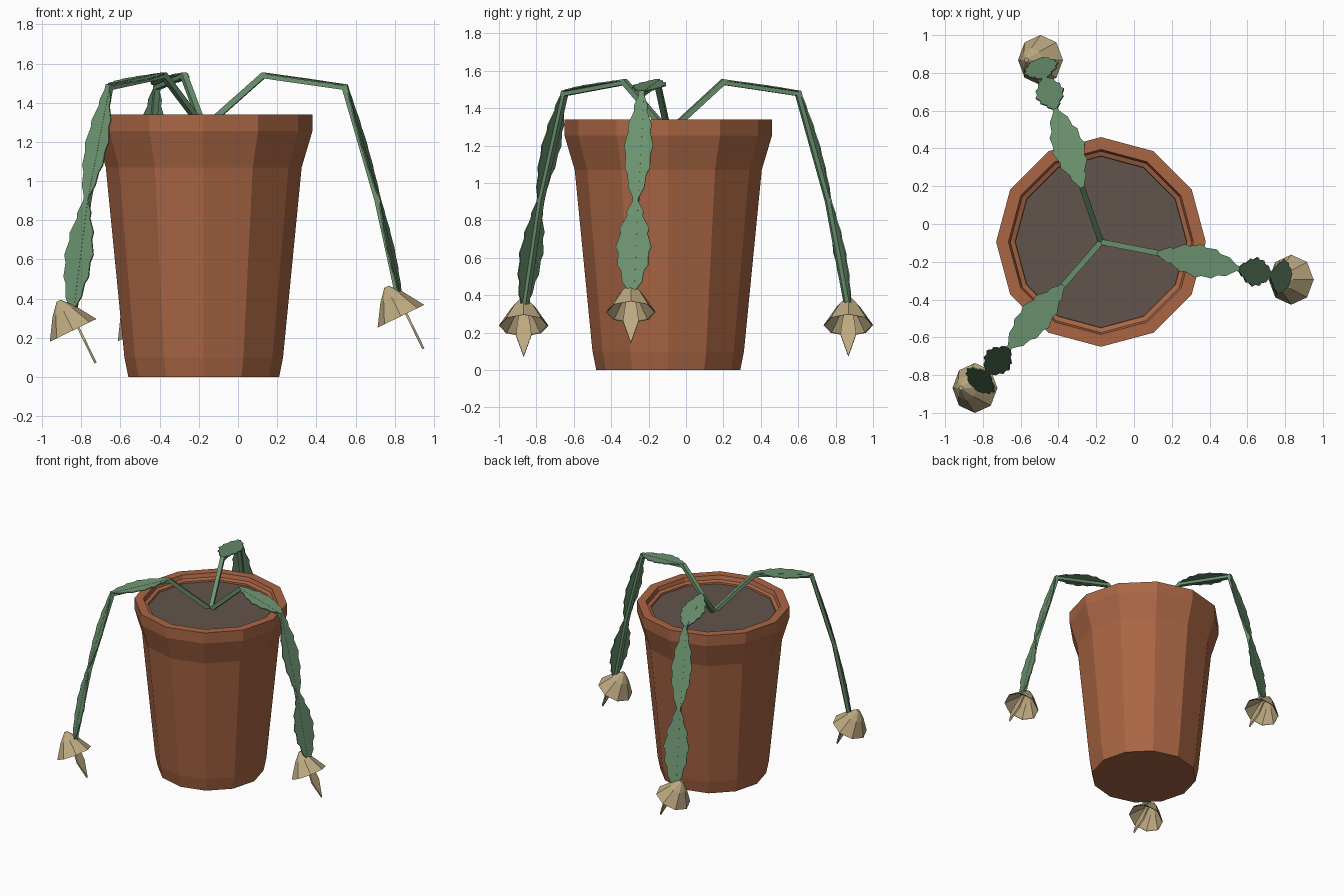
import bpy, bmesh, math
from mathutils import Vector, Matrix

if "Cube" in bpy.data.objects:
    bpy.data.objects.remove(bpy.data.objects["Cube"])


def material(name, rgb):
    m = bpy.data.materials.new(name)
    m.diffuse_color = (*rgb, 1)
    m.use_nodes = True
    m.node_tree.nodes["Principled BSDF"].inputs["Base Color"].default_value = m.diffuse_color
    return m


CLAY = material("terracotta", (0.40, 0.133, 0.058))
SOIL = material("soil", (0.122, 0.091, 0.072))
GREEN = material("leaf_green", (0.15, 0.296, 0.162))
TAN = material("dry_petal", (0.515, 0.402, 0.223))


def finish(bm, name, mat, matrix=None):
    if matrix:
        bm.transform(matrix)
    bmesh.ops.recalc_face_normals(bm, faces=bm.faces)
    me = bpy.data.meshes.new(name)
    bm.to_mesh(me)
    bm.free()
    me.materials.append(mat)
    ob = bpy.data.objects.new(name, me)
    bpy.context.collection.objects.link(ob)
    return ob


def lathe(name, profile, sides, mat, matrix):
    """Revolve (radius, height) points; the first and last ring are capped."""
    bm = bmesh.new()
    rings = []
    for r, z in profile:
        rings.append([bm.verts.new((r * math.cos(2 * math.pi * i / sides),
                                    r * math.sin(2 * math.pi * i / sides), z))
                      for i in range(sides)])
    for a, b in zip(rings, rings[1:]):
        for i in range(sides):
            j = (i + 1) % sides
            bm.faces.new((a[i], a[j], b[j], b[i]))
    bm.faces.new(rings[0])
    bm.faces.new(rings[-1])
    return finish(bm, name, mat, matrix)


# Pot and soil
PX, PY = -0.175, -0.095
POT = Matrix.Translation((PX, PY, 0))
lathe("pot", [(0.385, 0), (0.405, 0.10), (0.50, 1.07), (0.555, 1.255), (0.555, 1.34),
              (0.49, 1.34), (0.48, 1.31), (0.455, 1.30), (0.445, 1.24)], 12, CLAY, POT)
lathe("soil", [(0.45, 1.25), (0.457, 1.287)], 12, SOIL, POT)


def stem(name, path, half, matrix):
    """Square rod with mitred joints, path in the local xz plane."""
    bm = bmesh.new()
    pts = [Vector((r, 0, z)) for r, z in path]
    dirs = [(b - a).normalized() for a, b in zip(pts, pts[1:])]
    rings = []
    for i, p in enumerate(pts):
        d0, d1 = dirs[max(i - 1, 0)], dirs[min(i, len(dirs) - 1)]
        t = (d0 + d1).normalized()
        n = Vector((-t.z, 0, t.x)) * (half / max(t.dot(d0), 0.5))
        s = Vector((0, half, 0))
        rings.append([bm.verts.new(p + v) for v in (n + s, n - s, -n - s, -n + s)])
    for a, b in zip(rings, rings[1:]):
        for k in range(4):
            j = (k + 1) % 4
            bm.faces.new((a[k], a[j], b[j], b[k]))
    bm.faces.new(rings[0])
    bm.faces.new(rings[-1])
    return finish(bm, name, GREEN, matrix)


# Jagged leaf outline: (position along the leaf, half width)
JAG = [(0, .012), (.12, .042), (.17, .040), (.30, .074), (.36, .068), (.50, .09),
       (.57, .076), (.70, .078), (.76, .058), (.88, .050), (.92, .036), (1, .012)]


def leaf(name, a, b, scale, matrix):
    """Thin jagged blade lying along the outer side of a stem segment."""
    a, b = Vector((a[0], 0, a[1])), Vector((b[0], 0, b[1]))
    d = (b - a).normalized()
    n = Vector((-d.z, 0, d.x))
    bm = bmesh.new()
    layers = []
    for off in (0.007, 0.014):
        layers.append([[bm.verts.new(a.lerp(b, t) + n * off + Vector((0, s * w * scale, 0)))
                        for s in (-1, 1)] for t, w in JAG])
    lo, hi = layers
    for i in range(len(JAG) - 1):
        for L in layers:
            bm.faces.new((L[i][0], L[i][1], L[i + 1][1], L[i + 1][0]))
        for s in (0, 1):
            bm.faces.new((lo[i][s], lo[i + 1][s], hi[i + 1][s], hi[i][s]))
    for i in (0, -1):
        bm.faces.new((lo[i][0], lo[i][1], hi[i][1], hi[i][0]))
    return finish(bm, name, GREEN, matrix)


# Wilted flower: open bell plus a pointed blade, always tilted the same way
TILT = Matrix.Rotation(-math.atan2(0.44, 0.9), 4, 'Y')


def flower(tag, centre):
    m = Matrix.Translation(centre) @ TILT
    lathe("bell_" + tag, [(.012, .168), (.064, .108), (.1325, 0), (.124, .003),
                          (.054, .095), (.008, .14)], 8, TAN, m)
    bm = bmesh.new()
    outline = [(-.012, .12), (-.034, 0), (-.042, -.07), (0, -.2),
               (.042, -.07), (.034, 0), (.012, .12)]
    face = bm.faces.new([bm.verts.new((.024, y, z)) for y, z in outline])
    ext = bmesh.ops.extrude_face_region(bm, geom=[face])
    bmesh.ops.translate(bm, vec=(.012, 0, 0),
                        verts=[v for v in ext["geom"] if isinstance(v, bmesh.types.BMVert)])
    finish(bm, "pointed_petal_" + tag, TAN, m)


# Three drooping stalks around the pot centre
STALKS = [("right", -11, (.832, -.295, .31)),
          ("back", 109, (-.495, .868, .24)),
          ("left", 229, (-.842, -.868, .238))]
for tag, angle, centre in STALKS:
    m = POT @ Matrix.Rotation(math.radians(angle), 4, 'Z')
    path = [(0, 1.27), (.31, 1.54), (.735, 1.48), (.905, .905), (1.015, centre[2] + .10)]
    stem("stem_" + tag, path, 0.015, m)
    for k, scale in ((1, 1.0), (2, 0.88), (3, 1.08)):
        leaf(f"leaf_{tag}_{k}", path[k], path[k + 1], scale, m)
    flower(tag, centre)
